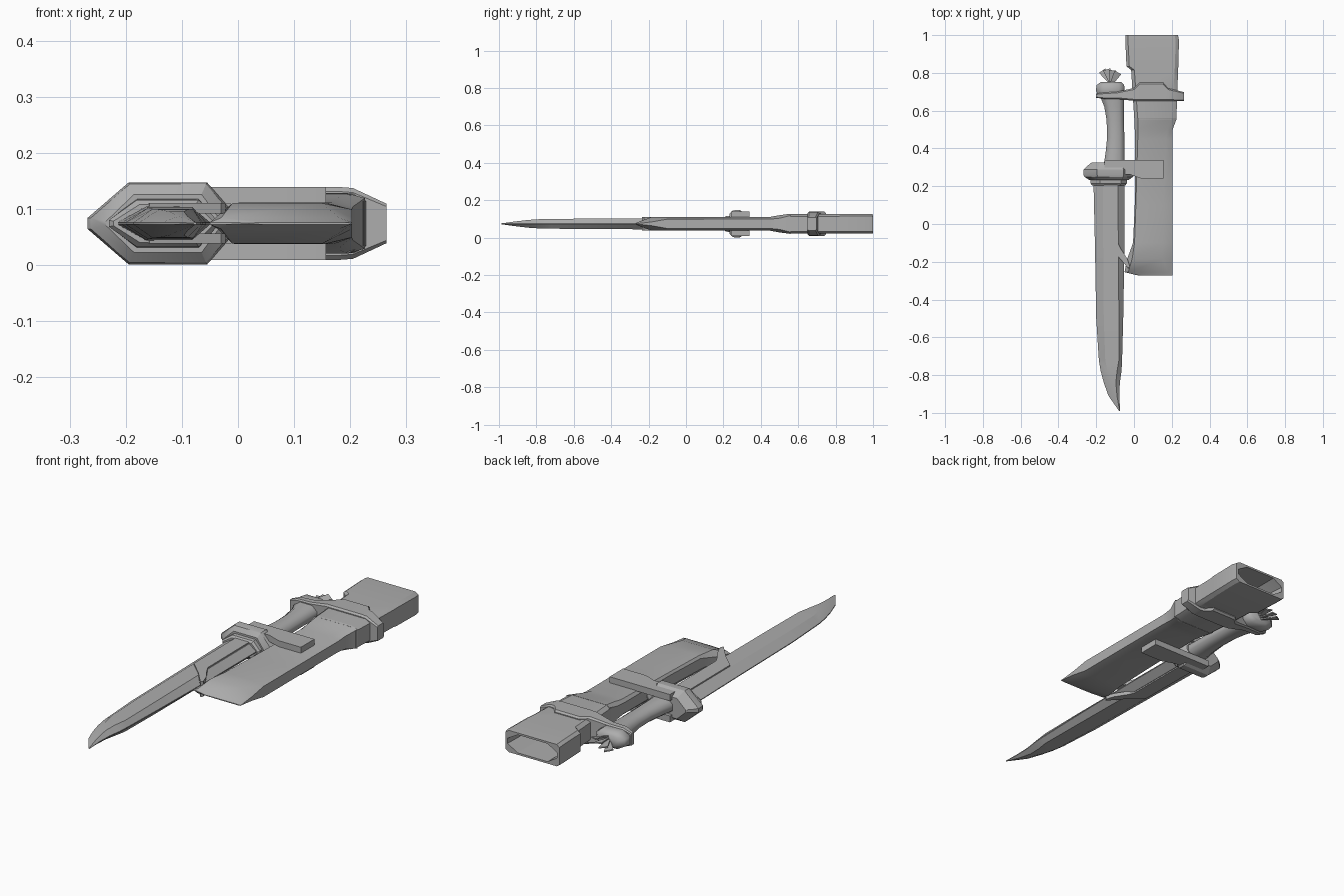
import bpy, bmesh, math

MID = 0.074  # height of the symmetry plane
steel = bpy.data.materials.new("grey steel")
steel.diffuse_color = (0.42, 0.42, 0.42, 1)


def finish(name, bm, angle=30):
    bmesh.ops.recalc_face_normals(bm, faces=bm.faces)
    me = bpy.data.meshes.new(name)
    bm.to_mesh(me)
    bm.free()
    ob = bpy.data.objects.new(name, me)
    bpy.context.collection.objects.link(ob)
    me.materials.append(steel)
    bpy.ops.object.select_all(action='DESELECT')
    ob.select_set(True)
    bpy.context.view_layer.objects.active = ob
    bpy.ops.object.shade_smooth_by_angle(angle=math.radians(angle))
    return ob


def loft(name, sections, axis='y', angle=30):
    """Sections: (station, low, flat low, flat high, high, half height, edge half height)."""
    bm = bmesh.new()
    rings = []
    for s, a, b, c, d, h, e in sections:
        pts = [(a, -e), (a, e), (b, h), (c, h), (d, e), (d, -e), (c, -h), (b, -h)]
        rings.append([bm.verts.new((p, s, MID + z) if axis == 'y' else (s, p, MID + z)) for p, z in pts])
    for r, q in zip(rings, rings[1:]):
        for i in range(8):
            j = (i + 1) % 8
            bm.faces.new((r[i], r[j], q[j], q[i]))
    bm.faces.new(rings[0])
    bm.faces.new(rings[-1])
    bmesh.ops.remove_doubles(bm, verts=bm.verts, dist=1e-5)
    return finish(name, bm, angle)


def plates(name, outline, low, high):
    """The same flat plate above and below the symmetry plane."""
    bm = bmesh.new()
    for sign in (1, -1):
        lo = [bm.verts.new((x, y, MID + sign * low)) for x, y in outline]
        hi = [bm.verts.new((x, y, MID + sign * high)) for x, y in outline]
        bm.faces.new(lo)
        bm.faces.new(hi)
        for i in range(len(lo)):
            j = (i + 1) % len(lo)
            bm.faces.new((lo[i], lo[j], hi[j], hi[i]))
    return finish(name, bm)


# long knife blade with a clipped tip
loft("knife_blade", [
    (0.25, -0.215, -0.165, -0.085, -0.05, 0.030, 0.002),
    (-0.10, -0.207, -0.163, -0.083, -0.05, 0.030, 0.002),
    (-0.50, -0.200, -0.160, -0.080, -0.057, 0.028, 0.002),
    (-0.72, -0.186, -0.152, -0.080, -0.063, 0.026, 0.002),
    (-0.78, -0.176, -0.140, -0.090, -0.066, 0.025, 0.002),
    (-0.84, -0.160, -0.122, -0.096, -0.075, 0.021, 0.002),
    (-0.91, -0.135, -0.105, -0.090, -0.077, 0.013, 0.002),
    (-0.99, -0.079, -0.077, -0.076, -0.074, 0.002, 0.001)])

# broad blade that flares into the square socket
loft("broad_blade", [
    (-0.272, 0.02, 0.06, 0.19, 0.203, 0.002, 0.001),
    (-0.255, -0.050, -0.03, 0.18, 0.203, 0.010, 0.002),
    (-0.185, -0.036, -0.01, 0.150, 0.203, 0.036, 0.010),
    (-0.10, -0.005, 0.003, 0.153, 0.203, 0.037, 0.025),
    (0.10, 0.004, 0.010, 0.157, 0.203, 0.037, 0.025),
    (0.45, 0.006, 0.020, 0.170, 0.203, 0.037, 0.025),
    (0.50, 0.004, 0.020, 0.178, 0.205, 0.046, 0.030),
    (0.56, 0.002, 0.020, 0.195, 0.226, 0.054, 0.045)])

# hollow socket, outer wall then inner wall
loft("socket", [
    (0.55, 0.002, 0.020, 0.195, 0.224, 0.053, 0.040),
    (0.70, -0.008, 0.010, 0.210, 0.230, 0.053, 0.040),
    (0.815, -0.015, 0.002, 0.215, 0.233, 0.053, 0.040),
    (0.835, -0.040, -0.025, 0.217, 0.235, 0.053, 0.042),
    (0.975, -0.046, -0.032, 0.220, 0.238, 0.053, 0.042),
    (1.00, -0.046, -0.032, 0.215, 0.233, 0.051, 0.040),
    (1.00, -0.034, 0.015, 0.170, 0.222, 0.042, 0.012),
    (0.84, -0.020, 0.015, 0.170, 0.218, 0.042, 0.012),
    (0.66, 0.010, 0.030, 0.170, 0.205, 0.040, 0.012)])

# clamp joining the socket to the pommel
loft("pommel_clamp", [
    (-0.20, 0.668, 0.672, 0.686, 0.690, 0.028, 0.024),
    (-0.16, 0.663, 0.668, 0.690, 0.696, 0.044, 0.038),
    (-0.09, 0.662, 0.668, 0.694, 0.700, 0.046, 0.040),
    (0.00, 0.652, 0.660, 0.712, 0.720, 0.064, 0.056),
    (0.03, 0.650, 0.658, 0.740, 0.748, 0.065, 0.057),
    (0.155, 0.650, 0.658, 0.740, 0.748, 0.065, 0.057),
    (0.18, 0.650, 0.658, 0.712, 0.718, 0.065, 0.057),
    (0.205, 0.650, 0.658, 0.706, 0.713, 0.063, 0.055),
    (0.265, 0.650, 0.656, 0.692, 0.698, 0.035, 0.030)], 'x')

# guard disc with bevelled rims and the collar under it
loft("guard", [
    (0.232, -0.235, -0.185, -0.065, -0.030, 0.052, 0.004),
    (0.250, -0.262, -0.193, -0.057, -0.005, 0.070, 0.010),
    (0.262, -0.268, -0.195, -0.055, 0.000, 0.073, 0.010),
    (0.288, -0.266, -0.195, -0.055, 0.000, 0.073, 0.010),
    (0.305, -0.250, -0.188, -0.062, -0.020, 0.062, 0.008),
    (0.325, -0.225, -0.180, -0.070, -0.040, 0.048, 0.006)])
loft("blade_collar", [
    (0.205, -0.222, -0.175, -0.075, -0.045, 0.034, 0.004),
    (0.215, -0.230, -0.180, -0.070, -0.038, 0.042, 0.006),
    (0.245, -0.230, -0.180, -0.070, -0.038, 0.044, 0.006)])

# arms gripping the broad blade on both faces
plates("guard_arm", [(-0.155, 0.34), (0.157, 0.34), (0.157, 0.24),
                     (0.04, 0.24), (-0.02, 0.262), (-0.155, 0.262)], 0.035, 0.065)

# claws running along the knife and hooking the broad blade
plates("claw", [(-0.160, 0.24), (-0.158, -0.10), (-0.09, -0.165), (-0.03, -0.235), (-0.022, -0.225),
                (-0.035, -0.185), (-0.07, -0.13), (-0.085, -0.10), (-0.088, 0.24)], 0.018, 0.036)

# waisted handle and pommel
loft("handle", [
    (0.30, -0.162, -0.135, -0.075, -0.050, 0.036, 0.015),
    (0.38, -0.150, -0.125, -0.075, -0.050, 0.033, 0.014),
    (0.46, -0.142, -0.120, -0.075, -0.051, 0.031, 0.013),
    (0.55, -0.145, -0.122, -0.077, -0.053, 0.031, 0.013),
    (0.62, -0.157, -0.130, -0.077, -0.053, 0.033, 0.014),
    (0.69, -0.185, -0.150, -0.078, -0.052, 0.036, 0.015)], angle=60)
loft("pommel", [
    (0.680, -0.190, -0.155, -0.080, -0.055, 0.036, 0.016),
    (0.705, -0.202, -0.165, -0.080, -0.050, 0.040, 0.018),
    (0.735, -0.198, -0.160, -0.080, -0.052, 0.038, 0.016),
    (0.752, -0.175, -0.150, -0.095, -0.068, 0.025, 0.010)], angle=60)

# fan of short cord strands on the pommel
bm = bmesh.new()
for k, (deg, length) in enumerate([(125, 0.085), (108, 0.080), (85, 0.072), (60, 0.070)]):
    a = math.radians(deg)
    d, n = (math.cos(a), math.sin(a)), (-math.sin(a), math.cos(a))
    ring = []
    for t, w in ((0, 0.008), (length, 0.020)):
        for sw, dz in ((-w, -0.004), (w, 0.004), (w, 0.010), (-w, 0.002)):
            ring.append(bm.verts.new((-0.120 + d[0] * t + n[0] * sw, 0.742 + d[1] * t + n[1] * sw,
                                      MID + dz + (k - 1.5) * 0.008 * (1 + t * 5))))
    bm.faces.new(ring[:4])
    bm.faces.new(ring[4:])
    for i in range(4):
        j = (i + 1) % 4
        bm.faces.new((ring[i], ring[j], ring[4 + j], ring[4 + i]))
finish("cord_tassel", bm)
